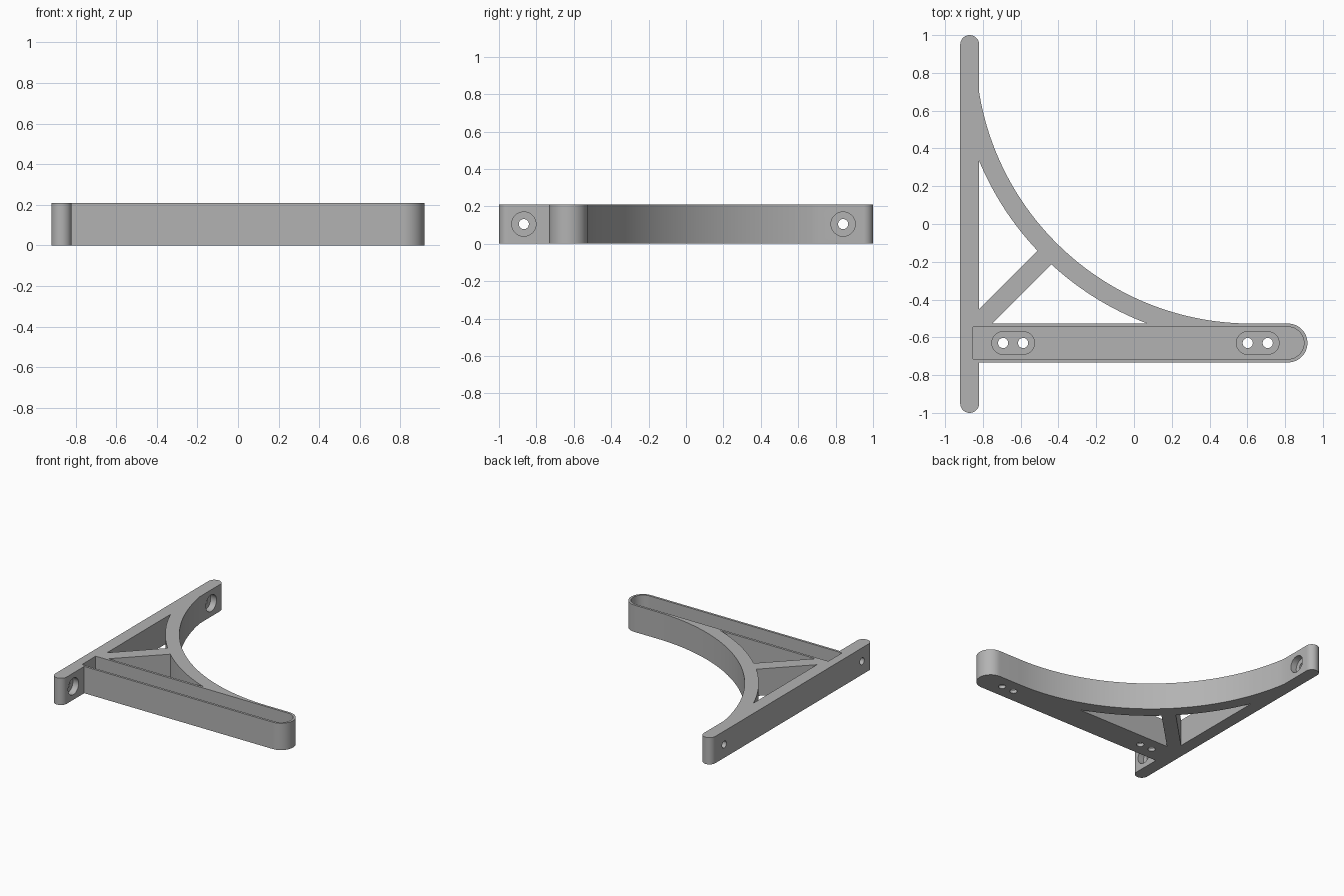
import bpy, bmesh
from math import sin, cos, radians
from mathutils import Matrix

old = bpy.data.objects.get("Cube")
if old:
    bpy.data.objects.remove(old, do_unlink=True)

H = 0.21                          # bracket thickness
PLATE_X, PLATE_R = -0.87, 0.05    # wall plate centre line and half width
ARM_Y, ARM_R, ARM_END = -0.63, 0.103, 0.815
CX, CY, R = 0.62, 0.932, 1.459    # curved brace centre and outer radius
BRACE = 0.1
FLOOR, RECESS = 0.05, 0.025       # tray floor and screw recess heights

grey = bpy.data.materials.new("grey_plastic")
grey.use_nodes = True
colour = (0.45, 0.45, 0.45, 1)
grey.diffuse_color = colour
grey.node_tree.nodes["Principled BSDF"].inputs["Base Color"].default_value = colour


def arc(x, y, r, a, b, n=24):
    angles = [radians(a + (b - a) * i / n) for i in range(n + 1)]
    return [(x + r * cos(t), y + r * sin(t)) for t in angles]


def slot(x, y, half, r):
    return arc(x + half, y, r, -90, 90) + arc(x - half, y, r, 90, 270)


def prism(name, outline, z0, z1):
    bm = bmesh.new()
    face = bm.faces.new([bm.verts.new((x, y, z0)) for x, y in outline])
    top = bmesh.ops.extrude_face_region(bm, geom=[face])["geom"]
    moved = [v for v in top if isinstance(v, bmesh.types.BMVert)]
    bmesh.ops.translate(bm, verts=moved, vec=(0, 0, z1 - z0))
    bmesh.ops.recalc_face_normals(bm, faces=bm.faces)
    return finish(name, bm)


def cylinder(name, r, x0, x1, y, z):
    """Cylinder lying along x."""
    bm = bmesh.new()
    place = Matrix.Translation(((x0 + x1) / 2, y, z)) @ Matrix.Rotation(radians(90), 4, "Y")
    bmesh.ops.create_cone(bm, cap_ends=True, segments=40, radius1=r, radius2=r,
                          depth=x1 - x0, matrix=place)
    return finish(name, bm)


def finish(name, bm):
    mesh = bpy.data.meshes.new(name)
    bm.to_mesh(mesh)
    bm.free()
    mesh.materials.append(grey)
    ob = bpy.data.objects.new(name, mesh)
    bpy.context.collection.objects.link(ob)
    return ob


def cut(body, cutter):
    cutter.hide_render = True
    mod = body.modifiers.new("cut", "BOOLEAN")
    mod.operation, mod.solver, mod.object = "DIFFERENCE", "EXACT", cutter
    bpy.context.view_layer.objects.active = body
    bpy.ops.object.modifier_apply(modifier=mod.name)
    bpy.data.objects.remove(cutter, do_unlink=True)


# Body: wall plate, arm and curved brace in one outline
inner_x = PLATE_X + PLATE_R
arm_top = ARM_Y + ARM_R
outline = arc(PLATE_X, -0.95, PLATE_R, 180, 360)
outline += [(inner_x, ARM_Y - ARM_R)]
outline += arc(ARM_END, ARM_Y, ARM_R, -90, 90)
outline += arc(CX, CY, R, 270, 189.2, 64)
outline += arc(PLATE_X, 0.95, PLATE_R, 0, 180)
body = prism("shelf_bracket", outline, 0, H)

# Two windows, leaving the diagonal strut between them
wall_window = [(inner_x, -0.452)] + arc(CX, CY, R + BRACE, 223.5, 202.5, 32)
arm_window = [(-0.752, arm_top)] + arc(CX, CY, R + BRACE, 249.3, 227.3, 32)
for name, shape in (("wall_window", wall_window), ("arm_window", arm_window)):
    cut(body, prism(name, shape, -0.1, H + 0.1))

# Open tray along the arm
wall = 0.018
tray = [(-0.852, ARM_Y - ARM_R + wall)]
tray += arc(ARM_END, ARM_Y, ARM_R - wall, -90, 90)
tray += [(-0.852, arm_top - wall)]
cut(body, prism("tray", tray, FLOOR, H + 0.1))

# Paired screw holes in slotted recesses in the tray floor
for x in (-0.64, 0.655):
    cut(body, prism("recess", slot(x, ARM_Y, 0.053, 0.06), RECESS, FLOOR + 0.05))
    for side in (-1, 1):
        hole = arc(x + side * 0.053, ARM_Y, 0.027, 0, 345, 23)
        cut(body, prism("floor_hole", hole, -0.1, FLOOR + 0.05))

# Counterbored screw holes through the wall plate
for y in (-0.867, 0.84):
    cut(body, cylinder("counterbore", 0.065, PLATE_X, inner_x + 0.05, y, H / 2))
    cut(body, cylinder("wall_hole", 0.027, PLATE_X - 0.1, inner_x + 0.05, y, H / 2))

# Smooth the curves, keep the edges crisp
bpy.ops.object.select_all(action="DESELECT")
body.select_set(True)
bpy.context.view_layer.objects.active = body
bpy.ops.object.shade_smooth_by_angle(angle=radians(30))
